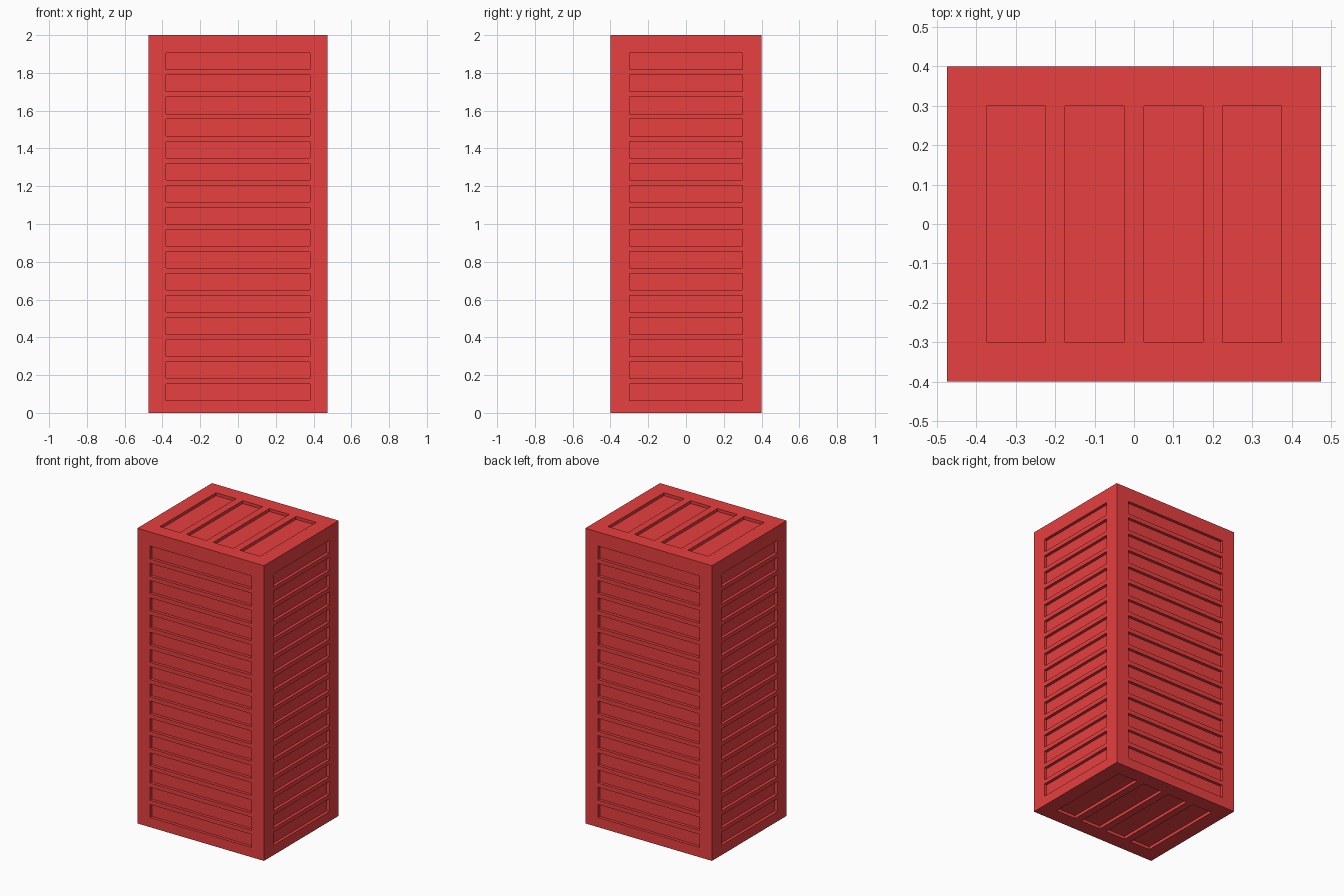
import bpy, bmesh
from mathutils import Matrix, Vector

if "Cube" in bpy.data.objects:
    bpy.data.objects.remove(bpy.data.objects["Cube"])

W, D, H = 0.95, 0.80, 2.0   # overall size
DEPTH = 0.02                # panel recess depth


def add_box(bm, lo, hi):
    lo, hi = Vector(lo), Vector(hi)
    size = hi - lo
    m = Matrix.Translation((lo + hi) / 2) @ Matrix.Diagonal((*size, 1))
    bmesh.ops.create_cube(bm, size=1, matrix=m)


def make_object(name, bm):
    mesh = bpy.data.meshes.new(name)
    bm.to_mesh(mesh)
    bm.free()
    obj = bpy.data.objects.new(name, mesh)
    bpy.context.collection.objects.link(obj)
    return obj


# Solid body
bm = bmesh.new()
add_box(bm, (-W / 2, -D / 2, 0), (W / 2, D / 2, H))
body = make_object("slatted_cabinet", bm)

red = bpy.data.materials.new("red")
red.diffuse_color = (0.8, 0.05, 0.05, 1)
red.use_nodes = True
red.node_tree.nodes["Principled BSDF"].inputs["Base Color"].default_value = red.diffuse_color
body.data.materials.append(red)

# Cutters for the recessed panels on all six sides
bm = bmesh.new()
over = 0.05
rows, panel_h, first, last_top = 16, 0.088, 0.066, 1.905
pitch = (last_top - panel_h - first) / (rows - 1)
for i in range(rows):
    z0 = first + i * pitch
    z1 = z0 + panel_h
    for s in (-1, 1):
        ya, yb = sorted((s * (D / 2 - DEPTH), s * (D / 2 + over)))
        add_box(bm, (-0.38, ya, z0), (0.38, yb, z1))
        xa, xb = sorted((s * (W / 2 - DEPTH), s * (W / 2 + over)))
        add_box(bm, (xa, -0.30, z0), (xb, 0.30, z1))
for i in range(4):
    x0 = -0.375 + 0.2 * i
    for za, zb in ((-over, DEPTH), (H - DEPTH, H + over)):
        add_box(bm, (x0, -0.30, za), (x0 + 0.15, 0.30, zb))
cutter = make_object("panel_cutters", bm)
cutter.hide_render = True
cutter.data.materials.append(red)

# Carve the panels, then discard the cutters
mod = body.modifiers.new("panels", 'BOOLEAN')
mod.operation = 'DIFFERENCE'
mod.solver = 'EXACT'
mod.object = cutter
bpy.context.view_layer.objects.active = body
bpy.ops.object.modifier_apply(modifier=mod.name)
bpy.data.objects.remove(cutter)
